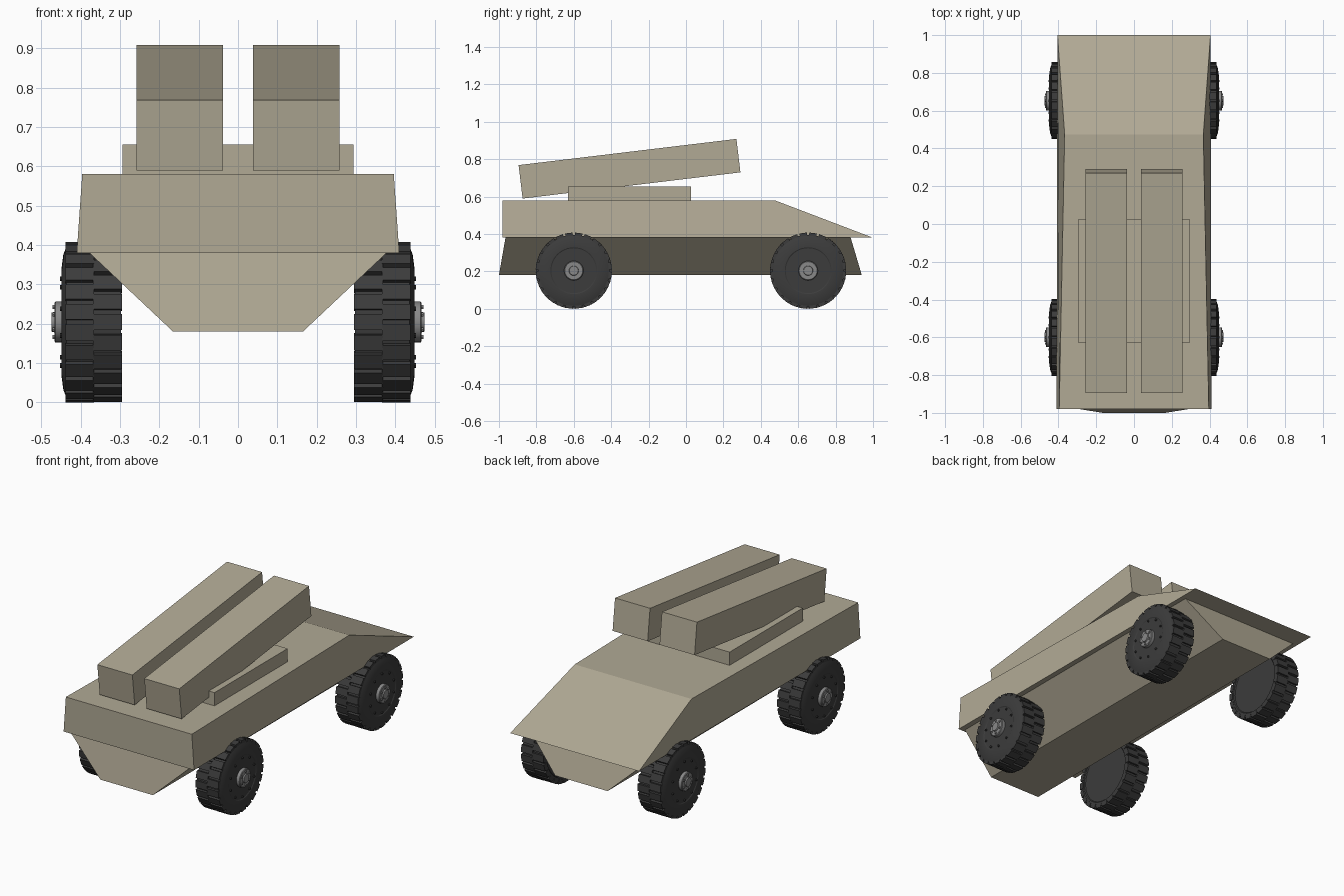
import bpy, bmesh
from math import pi, sin, cos, atan2
from mathutils import Matrix, Vector

if "Cube" in bpy.data.objects:
    bpy.data.objects.remove(bpy.data.objects["Cube"])


def material(name, color):
    m = bpy.data.materials.new(name)
    m.diffuse_color = (*color, 1)
    m.use_nodes = True
    m.node_tree.nodes["Principled BSDF"].inputs["Base Color"].default_value = m.diffuse_color
    return m


TAN = material("tan_paint", (0.44, 0.40, 0.30))
RUBBER = material("rubber", (0.045, 0.045, 0.045))
METAL = material("hub_metal", (0.25, 0.25, 0.25))


def finish(name, bm, mat, smooth=False):
    bmesh.ops.recalc_face_normals(bm, faces=bm.faces)
    me = bpy.data.meshes.new(name)
    bm.to_mesh(me)
    bm.free()
    me.materials.append(mat)
    ob = bpy.data.objects.new(name, me)
    bpy.context.collection.objects.link(ob)
    if smooth:
        bpy.ops.object.select_all(action='DESELECT')
        ob.select_set(True)
        bpy.context.view_layer.objects.active = ob
        bpy.ops.object.shade_smooth_by_angle(angle=pi / 6)
    return ob


def hexa(bm, corners):
    """Six-sided solid: bottom four corners, then top four, same order."""
    v = [bm.verts.new(c) for c in corners]
    for f in ((0, 1, 2, 3), (4, 5, 6, 7), (0, 1, 5, 4),
              (1, 2, 6, 5), (2, 3, 7, 6), (3, 0, 4, 7)):
        bm.faces.new([v[i] for i in f])


def slab(name, bottom, top):
    """Symmetric tapered block; each level is (z, y_rear, half_rear, y_front, half_front)."""
    pts = []
    for z, y0, w0, y1, w1 in (bottom, top):
        pts += [(-w0, y0, z), (w0, y0, z), (w1, y1, z), (-w1, y1, z)]
    bm = bmesh.new()
    hexa(bm, pts)
    return finish(name, bm, TAN)


def lathe(bm, profile, n):
    """Revolve (x, radius) points about the x axis, capped at both ends."""
    rings = [[bm.verts.new((x, r * cos(2 * pi * i / n), r * sin(2 * pi * i / n)))
              for i in range(n)] for x, r in profile]
    for a, b in zip(rings, rings[1:]):
        for i in range(n):
            j = (i + 1) % n
            bm.faces.new((a[i], a[j], b[j], b[i]))
    bm.faces.new(rings[0])
    bm.faces.new(rings[-1])


def studs(bm, count, ring, r, x0, x1, sides):
    for i in range(count):
        a = 2 * pi * (i + 0.5) / count
        m = Matrix.Translation((x0 / 2 + x1 / 2, ring * cos(a), ring * sin(a))) @ Matrix.Rotation(pi / 2, 4, 'Y')
        bmesh.ops.create_cone(bm, cap_ends=True, segments=sides, radius1=r,
                              radius2=r, depth=x1 - x0, matrix=m)


# Hull: keeled lower tub and sloped-nose upper body
slab("lower_hull", (0.18, -1.0, 0.165, 0.94, 0.165), (0.382, -0.965, 0.38, 0.88, 0.38))
slab("upper_hull", (0.38, -0.98, 0.41, 1.0, 0.405), (0.58, -0.98, 0.396, 0.475, 0.367))

# Launcher base plate and two tilted launch boxes
slab("launcher_base", (0.579, -0.63, 0.293, 0.027, 0.293), (0.655, -0.63, 0.293, 0.027, 0.293))
tilt = atan2(0.14, 1.165)
for side, label in ((-1, "left"), (1, "right")):
    bm = bmesh.new()
    m = (Matrix.Translation((side * 0.1475, -0.302, 0.749)) @ Matrix.Rotation(tilt, 4, 'X')
         @ Matrix.Diagonal((0.22, 1.173, 0.18, 1)))
    bmesh.ops.create_cube(bm, size=1, matrix=m)
    finish("launch_box_" + label, bm, TAN)

# Wheels: tyre with two staggered rows of lugs, bolts and hub
LUGS, R0, R1 = 24, 0.192, 0.204
for side, sl in ((-1, "left"), (1, "right")):
    for y, yl in ((-0.6, "rear"), (0.653, "front")):
        place = Matrix.Translation((0, y, 0.204)) @ Matrix.Diagonal((side, 1, 1, 1))
        tyre = bmesh.new()
        lathe(tyre, [(0.302, 0.165), (0.297, 0.17), (0.297, R0), (0.436, R0), (0.444, 0.172),
                     (0.449, 0.135), (0.449, 0.125), (0.446, 0.12), (0.446, 0.05)], 48)
        for x0, x1, shift in ((0.295, 0.368, 0), (0.366, 0.438, 0.5)):
            for i in range(LUGS):
                c = 2 * pi * (i + shift) / LUGS
                h = 0.41 * 2 * pi / LUGS
                pts = []
                for r, k in ((R0 - 0.012, 1.0), (R1, 0.92)):
                    for x, s in ((x0, -1), (x1, -1), (x1, 1), (x0, 1)):
                        a = c + s * h * k
                        pts.append((x, r * cos(a), r * sin(a)))
                hexa(tyre, pts)
        studs(tyre, 10, 0.11, 0.006, 0.44, 0.453, 8)
        tyre.transform(place)
        finish(f"tyre_{yl}_{sl}", tyre, RUBBER, True)

        hub = bmesh.new()
        lathe(hub, [(0.44, 0.052), (0.464, 0.052), (0.467, 0.048), (0.467, 0.026),
                    (0.474, 0.024)], 24)
        studs(hub, 6, 0.038, 0.006, 0.46, 0.472, 6)
        hub.transform(place)
        finish(f"hub_{yl}_{sl}", hub, METAL, True)
